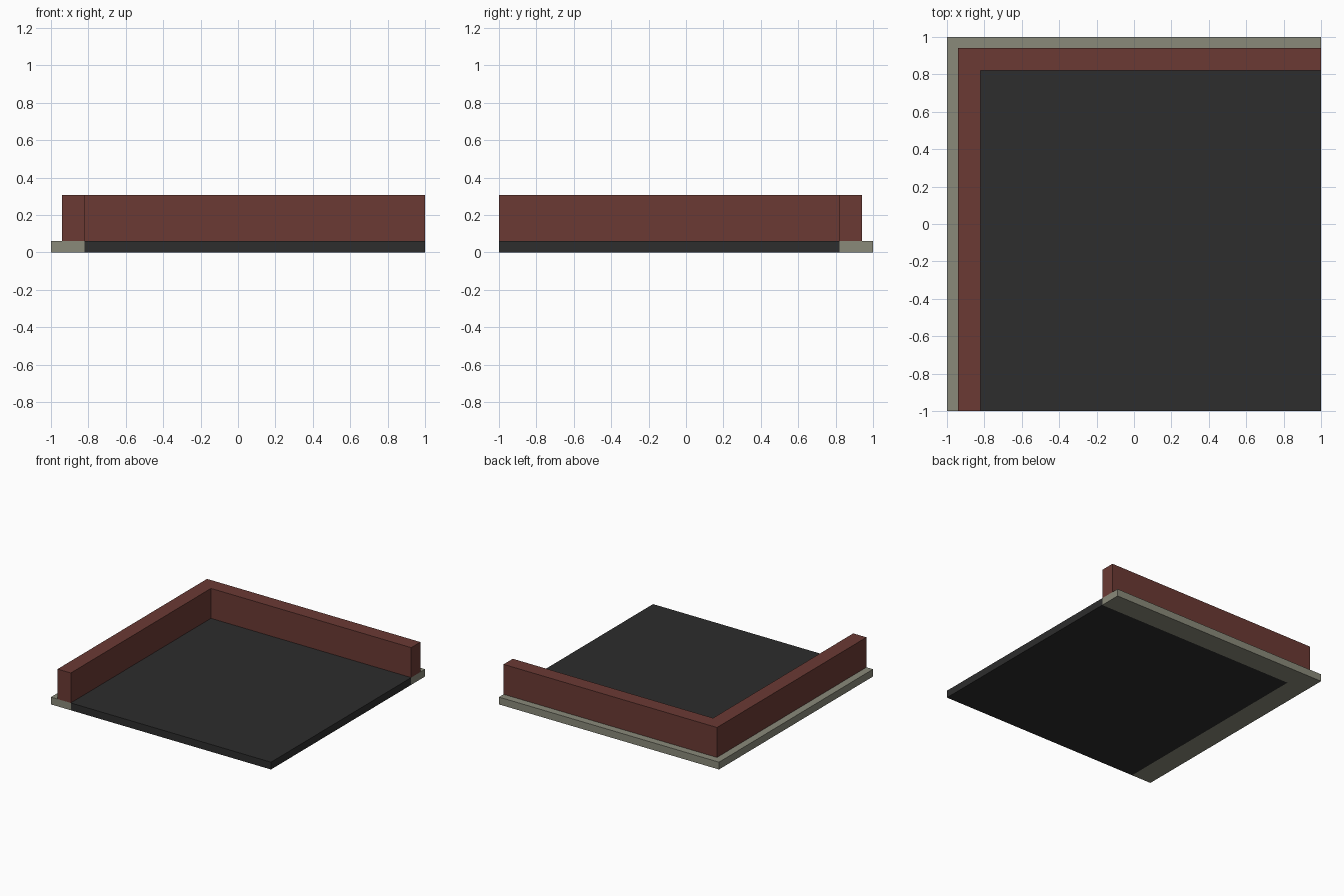
import bpy, bmesh

if "Cube" in bpy.data.objects:
    bpy.data.objects.remove(bpy.data.objects["Cube"])


def material(name, rgb):
    # sRGB 0-255 to linear
    lin = [((c / 255 + 0.055) / 1.055) ** 2.4 for c in rgb]
    mat = bpy.data.materials.new(name)
    mat.diffuse_color = (*lin, 1)
    mat.use_nodes = True
    mat.node_tree.nodes["Principled BSDF"].inputs["Base Color"].default_value = mat.diffuse_color
    return mat


def prism(name, outline, z0, z1, mat):
    bm = bmesh.new()
    face = bm.faces.new([bm.verts.new((x, y, z0)) for x, y in outline])
    top = bmesh.ops.extrude_face_region(bm, geom=[face])["geom"]
    verts = [v for v in top if isinstance(v, bmesh.types.BMVert)]
    bmesh.ops.translate(bm, verts=verts, vec=(0, 0, z1 - z0))
    bmesh.ops.recalc_face_normals(bm, faces=bm.faces)
    mesh = bpy.data.meshes.new(name)
    bm.to_mesh(mesh)
    bm.free()
    mesh.materials.append(mat)
    obj = bpy.data.objects.new(name, mesh)
    bpy.context.collection.objects.link(obj)
    return obj


def corner(outer, inner):
    # L-shaped outline along the left and back sides
    return [(-outer, -1), (-inner, -1), (-inner, inner),
            (1, inner), (1, outer), (-outer, outer)]


INNER, WALL, BASE_H, TOP = 0.82, 0.94, 0.06, 0.306

# Dark floor slab
prism("floor", [(-INNER, -1), (1, -1), (1, INNER), (-INNER, INNER)],
      0, BASE_H, material("dark floor", (45, 45, 45)))
# Stone ledge under and outside the wall
prism("ledge", corner(1, INNER), 0, BASE_H, material("grey stone", (138, 138, 122)))
# Brick corner wall
prism("corner_wall", corner(WALL, INNER), BASE_H, TOP, material("brick red", (107, 58, 52)))
